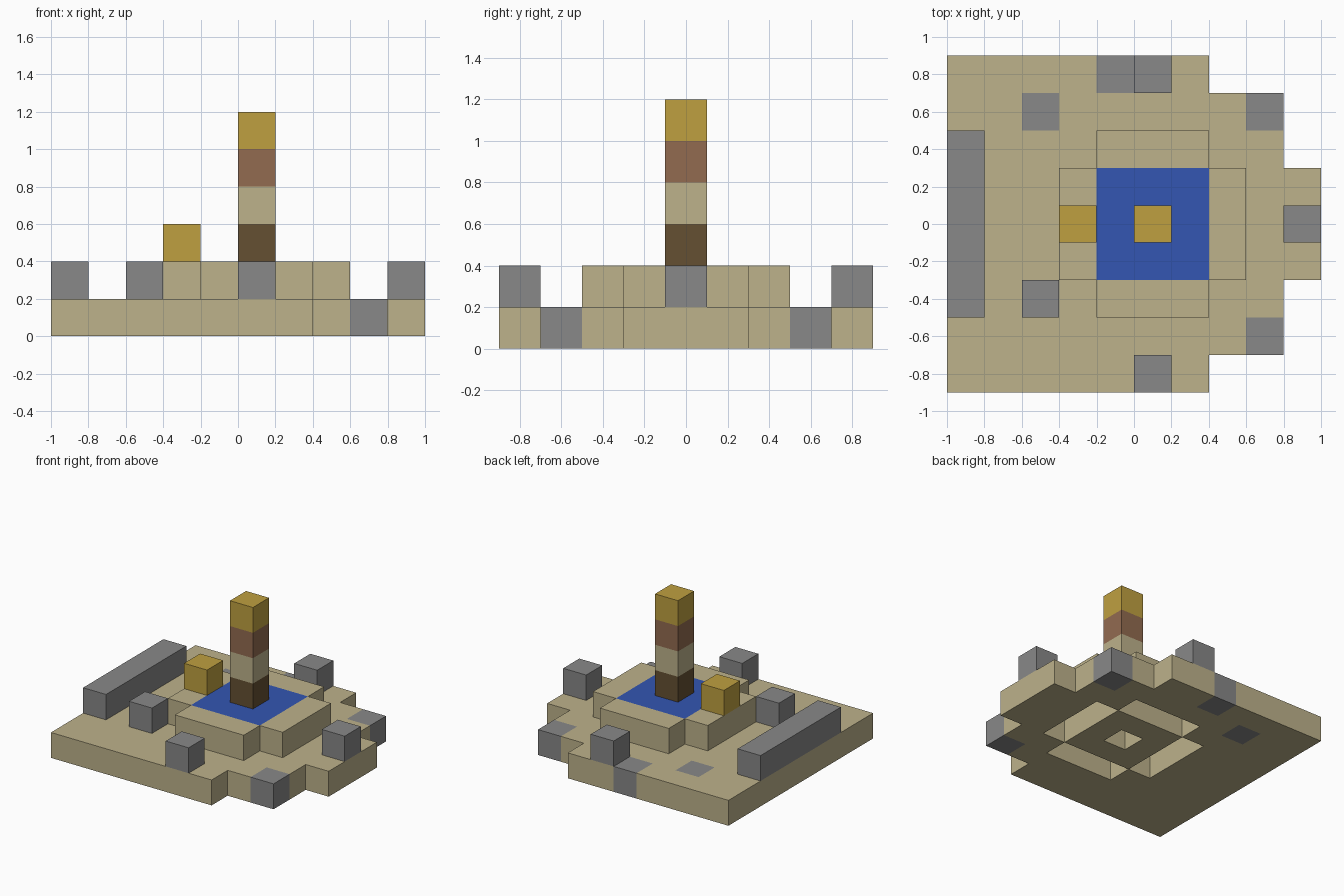
import bpy, bmesh
from mathutils import Vector

CELL = 0.2
ORIGIN = Vector((-1.0, -0.9, 0.0))

cube = bpy.data.objects.get("Cube")
if cube:
    bpy.data.objects.remove(cube, do_unlink=True)


def material(name, rgb):
    """Flat material from 0-255 display values, stored as linear."""
    linear = [((c / 255 + 0.055) / 1.055) ** 2.4 for c in rgb] + [1.0]
    mat = bpy.data.materials.new(name)
    mat.use_nodes = True
    mat.diffuse_color = linear
    bsdf = next(n for n in mat.node_tree.nodes if n.type == 'BSDF_PRINCIPLED')
    bsdf.inputs["Base Color"].default_value = linear
    return mat


sand = material("sandstone", (189, 178, 139))
stone = material("grey_stone", (136, 136, 136))
gold = material("gold", (191, 160, 64))
clay = material("brown_clay", (146, 107, 80))
wood = material("dark_wood", (101, 80, 50))
water = material("blue_water", (51, 86, 178))


def block(i, j, k):
    """All cells of a block; each argument is an index or an inclusive pair."""
    spans = [range(a[0], a[1] + 1) if isinstance(a, tuple) else (a,) for a in (i, j, k)]
    return {(x, y, z) for x in spans[0] for y in spans[1] for z in spans[2]}


# Parts as groups of cells
ring_plan = [((4, 6), 2), ((4, 6), 6), (3, (3, 5)), (7, (3, 5))]
paving = set().union(*(block(i, j, 0) for i, j in [(8, 1), (8, 7), (2, 7), (4, 8)]))
hollows = set().union(block(5, 4, 0), *(block(i, j, 0) for i, j in ring_plan))
floor = block((0, 6), (0, 8), 0) | block((7, 8), (1, 7), 0) | block(9, (3, 5), 0)

parts = [
    ("floor_slab", floor - paving - hollows, sand),
    ("stone_paving", paving, stone),
    ("pool_rim", set().union(*(block(i, j, 1) for i, j in ring_plan)), sand),
    ("pool_water", block((4, 6), (3, 5), 1), water),
    ("long_bench", block(0, (2, 6), 1), stone),
    ("front_stone", block(5, 0, 1), stone),
    ("back_stone", block(5, 8, 1), stone),
    ("inner_stone", block(2, 2, 1), stone),
    ("side_stone", block(9, 4, 1), stone),
    ("rim_gold_block", block(3, 4, 2), gold),
    ("pillar_foot", block(5, 4, 2), wood),
    ("pillar_shaft", block(5, 4, 3), sand),
    ("pillar_collar", block(5, 4, 4), clay),
    ("pillar_cap", block(5, 4, 5), gold),
]
occupied = set().union(*(cells for _, cells, _ in parts))


def build(name, cells, mat):
    """Mesh the exposed sides of a group of cells."""
    bm = bmesh.new()
    for cell in sorted(cells):
        centre = Vector(cell) + Vector((0.5, 0.5, 0.5))
        for axis in range(3):
            for sign in (-1, 1):
                n = Vector((0, 0, 0))
                n[axis] = sign
                if tuple(int(c + d) for c, d in zip(cell, n)) in occupied:
                    continue
                u = Vector((0, 0, 0))
                u[(axis + 1) % 3] = 0.5
                v = n.cross(u)
                mid = centre + n * 0.5
                corners = (mid - u - v, mid + u - v, mid + u + v, mid - u + v)
                bm.faces.new([bm.verts.new(ORIGIN + p * CELL) for p in corners])
    bmesh.ops.remove_doubles(bm, verts=bm.verts, dist=0.001)
    mesh = bpy.data.meshes.new(name)
    bm.to_mesh(mesh)
    bm.free()
    mesh.materials.append(mat)
    bpy.context.collection.objects.link(bpy.data.objects.new(name, mesh))


for part in parts:
    build(*part)
